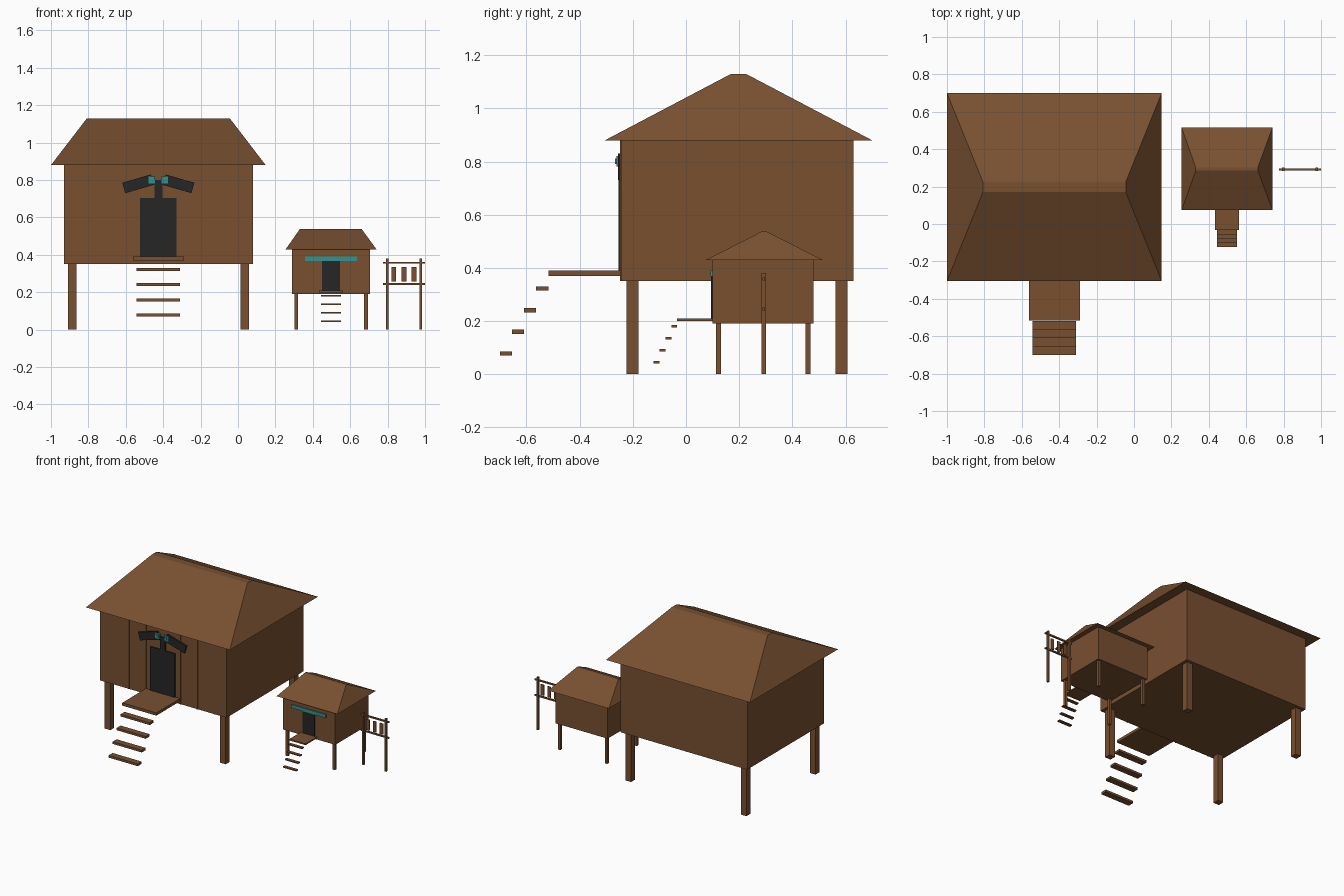
import bpy
import bmesh
from math import radians
from mathutils import Matrix

cube = bpy.data.objects.get("Cube")
if cube:
    bpy.data.objects.remove(cube, do_unlink=True)


def material(name, rgb):
    mat = bpy.data.materials.new(name)
    mat.use_nodes = True
    mat.diffuse_color = (*rgb, 1)
    mat.node_tree.nodes["Principled BSDF"].inputs["Base Color"].default_value = (*rgb, 1)
    return mat


wood = material("brown wood", (0.188, 0.08, 0.03))
black = material("charcoal", (0.019, 0.019, 0.019))
teal = material("teal", (0.026, 0.305, 0.287))


def finish(name, bm, mat):
    bmesh.ops.recalc_face_normals(bm, faces=bm.faces)
    mesh = bpy.data.meshes.new(name)
    bm.to_mesh(mesh)
    bm.free()
    mesh.materials.append(mat)
    obj = bpy.data.objects.new(name, mesh)
    bpy.context.collection.objects.link(obj)
    return obj


def box(name, x, y, z, mat=wood, tilt=0):
    """Box from (min, max) ranges, optionally tilted about the y axis."""
    bm = bmesh.new()
    bmesh.ops.create_cube(bm, size=1)
    size = [r[1] - r[0] for r in (x, y, z)]
    bmesh.ops.transform(bm, matrix=Matrix.Rotation(radians(tilt), 4, "Y") @ Matrix.Diagonal((*size, 1)),
                        verts=bm.verts)
    obj = finish(name, bm, mat)
    obj.location = [(r[0] + r[1]) / 2 for r in (x, y, z)]
    return obj


def roof(name, eave_x, eave_y, ridge_x, ridge_y, z):
    """Hipped roof with a narrow flat ridge."""
    bm = bmesh.new()
    rings = []
    for xs, ys, h in ((eave_x, eave_y, z[0]), (ridge_x, ridge_y, z[1])):
        rings.append([bm.verts.new((xs[i], ys[j], h)) for i, j in ((0, 0), (1, 0), (1, 1), (0, 1))])
    low, high = rings
    bm.faces.new(low[::-1])
    bm.faces.new(high)
    for i in range(4):
        k = (i + 1) % 4
        bm.faces.new((low[i], low[k], high[k], high[i]))
    return finish(name, bm, wood)


def hut(prefix, x, y, z, leg, inset):
    """Walls on four square stilts."""
    box(prefix + "_walls", x, y, z)
    for side, lx in (("right", x[0] + inset), ("left", x[1] - inset - leg)):
        for end, ly in (("front", y[0] + inset), ("back", y[1] - inset - leg)):
            box(f"{prefix}_{end}_{side}_stilt", (lx, lx + leg), (ly, ly + leg), (0, z[0]))


def stairs(prefix, x, y_start, z_start, run, rise, thick):
    """Four floating treads climbing towards the porch."""
    for i in range(4):
        y0, z0 = y_start + i * run, z_start + i * rise
        box(f"{prefix}_step_{i + 1}", x, (y0, y0 + run), (z0, z0 + thick))


# Large hut
hut("large_hut", (-0.93, 0.08), (-0.245, 0.63), (0.35, 0.88), 0.045, 0.022)
roof("large_hut_roof", (-1, 0.148), (-0.305, 0.70), (-0.808, -0.044), (0.17, 0.225), (0.88, 1.13))
box("large_hut_porch", (-0.562, -0.29), (-0.517, -0.245), (0.37, 0.39))
stairs("large_hut", (-0.542, -0.31), -0.70, 0.07, 0.0455, 0.0815, 0.016)
for i in range(7):
    px = -0.425 + (i - 3) * 0.137
    box(f"wall_batten_{i + 1}", (px - 0.004, px + 0.004), (-0.249, -0.244), (0.35, 0.88))

# Large door with the winged emblem over it
mid = -0.426
box("large_hut_door", (mid - 0.098, mid + 0.098), (-0.253, -0.244), (0.39, 0.705), black)
box("emblem_post", (mid - 0.021, mid + 0.021), (-0.253, -0.244), (0.70, 0.80), black)
for side, s in (("right", -1), ("left", 1)):
    wx = mid + s * 0.108
    box(f"emblem_{side}_wing", (wx - 0.08, wx + 0.08), (-0.256, -0.244), (0.751, 0.809), black, s * 16)
    ex = mid + s * 0.035
    box(f"emblem_{side}_eye", (ex - 0.018, ex + 0.018), (-0.261, -0.25), (0.782, 0.82), teal)
    box(f"emblem_{side}_pupil", (ex - 0.009, ex + 0.009), (-0.267, -0.26), (0.791, 0.811), teal)

# Small hut
hut("small_hut", (0.289, 0.706), (0.10, 0.48), (0.19, 0.43), 0.019, 0.012)
roof("small_hut_roof", (0.255, 0.74), (0.075, 0.515), (0.33, 0.662), (0.285, 0.302), (0.43, 0.537))
box("small_hut_porch", (0.433, 0.562), (-0.033, 0.10), (0.20, 0.21))
stairs("small_hut", (0.443, 0.55), -0.122, 0.041, 0.0222, 0.0452, 0.008)
box("small_hut_door", (0.448, 0.546), (0.094, 0.101), (0.21, 0.372), black)
box("small_hut_lintel", (0.358, 0.635), (0.092, 0.101), (0.368, 0.391), teal)

# Hanging-board rack
for i, px in enumerate((0.797, 0.977)):
    box(f"rack_post_{i + 1}", (px - 0.007, px + 0.007), (0.284, 0.301), (0, 0.38))
for label, rz in (("lower", 0.24), ("upper", 0.353)):
    box(f"rack_{label}_rail", (0.776, 1.0), (0.287, 0.298), (rz, rz + 0.01))
for i in range(3):
    px = 0.833 + i * 0.054
    box(f"rack_board_{i + 1}", (px - 0.013, px + 0.013), (0.29, 0.295), (0.257, 0.335))
